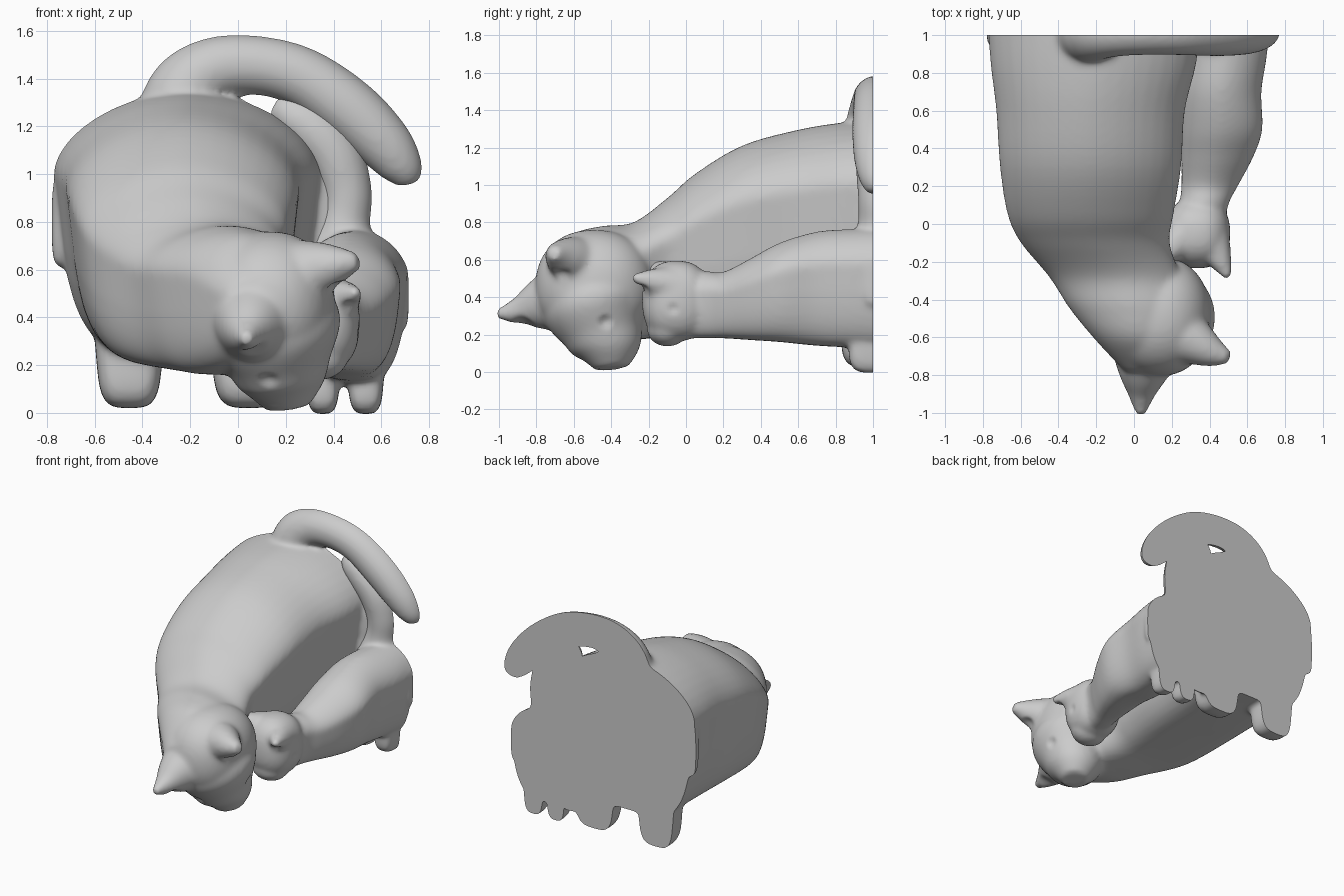
import bpy, bmesh, math
from mathutils import Vector

if "Cube" in bpy.data.objects:
    bpy.data.objects.remove(bpy.data.objects["Cube"])

SEG = 40


def smooth_path(rows, steps=5):
    """Catmull-Rom interpolation through rows of numbers."""
    rows = [Vector(r) for r in rows]
    out = []
    for i in range(len(rows) - 1):
        a, b, c, d = (rows[max(0, i - 1)], rows[i], rows[i + 1], rows[min(len(rows) - 1, i + 2)])
        for k in range(steps):
            t = k / steps
            out.append(0.5 * (2 * b + (c - a) * t + (2 * a - 5 * b + 4 * c - d) * t * t
                              + (3 * b - a - 3 * c + d) * t ** 3))
    return out + [rows[-1]]


def skin(bm, rings):
    """Closed skin over a list of rings."""
    vs = [[bm.verts.new(p) for p in r] for r in rings]
    for a, b in zip(vs, vs[1:]):
        for i in range(SEG):
            j = (i + 1) % SEG
            bm.faces.new((a[i], a[j], b[j], b[i]))
    bm.faces.new(vs[0][::-1])
    bm.faces.new(vs[-1])


def torso(bm, rows, belly):
    """Rows of y, left x, right x, bottom z, top z: round back, boxy tapering belly."""
    rings = []
    for y, xl, xr, zb, zt in smooth_path(rows):
        cx, rx, zc = (xl + xr) / 2, (xr - xl) / 2, zb + (zt - zb) * 0.69
        ring = []
        for i in range(SEG):
            a = 2 * math.pi * i / SEG
            c, s = math.cos(a), math.sin(a)
            e = 1.12 if s > 0 else belly
            h = math.copysign(abs(s) ** e, s)
            taper = 1 - 0.15 * max(0, -h)
            rz = zt - zc if s > 0 else zc - zb
            ring.append((cx + taper * rx * math.copysign(abs(c) ** e, c), y, zc + rz * h))
        rings.append(ring)
    skin(bm, rings)


def tube(bm, rows):
    """Rows of x, y, z, radius: round tube with tapered ends."""
    path = smooth_path(rows)
    pts = [Vector(r[:3]) for r in path]
    rings = []
    for i, p in enumerate(pts):
        d = (pts[min(i + 1, len(pts) - 1)] - pts[max(i - 1, 0)]).normalized()
        u = d.cross(Vector((0.05, 1, 0.1)) if abs(d.y) < 0.8 else Vector((0, 0, 1))).normalized()
        w = d.cross(u)
        rings.append([p + path[i][3] * (u * math.cos(2 * math.pi * k / SEG)
                                        + w * math.sin(2 * math.pi * k / SEG)) for k in range(SEG)])
    skin(bm, rings)


def blob(bm, centre, radii, power=2.0, flare=0.0):
    """Ellipsoid; a higher power makes it boxier, flare widens the top."""
    made = bmesh.ops.create_icosphere(bm, subdivisions=4, radius=1)["verts"]
    for v in made:
        n = sum(abs(c) ** power for c in v.co) ** (1 / power)
        p = v.co / n
        p.x *= 1 + flare * (p.z + 1)
        v.co = Vector([c * r + o for c, r, o in zip(p, radii, centre)])


def finish(name, bm, dents, soften):
    """Fuse the parts, press in the dents, cut flat at the back and shade smooth."""
    bmesh.ops.recalc_face_normals(bm, faces=bm.faces)
    me = bpy.data.meshes.new(name)
    bm.to_mesh(me)
    bm.free()
    ob = bpy.data.objects.new(name, me)
    bpy.context.collection.objects.link(ob)
    rm = ob.modifiers.new("fuse", "REMESH")
    rm.mode, rm.voxel_size = "VOXEL", 0.015
    sm = ob.modifiers.new("soften", "SMOOTH")
    sm.factor, sm.iterations = 0.5, soften
    dg = bpy.context.evaluated_depsgraph_get()
    fused = bpy.data.meshes.new_from_object(ob.evaluated_get(dg))
    ob.modifiers.clear()
    bm = bmesh.new()
    bm.from_mesh(fused)
    bm.normal_update()
    for target, radius, depth in dents:
        near = min(bm.verts, key=lambda v: (v.co - Vector(target)).length)
        c, n = near.co.copy(), near.normal.copy()
        for v in bm.verts:
            t = (v.co - c).length / radius
            if t < 1 and v.normal.dot(n) > 0.2:
                v.co -= n * depth * (1 - t * t) ** 2
    cut = bmesh.ops.bisect_plane(bm, geom=bm.verts[:] + bm.edges[:] + bm.faces[:],
                                 plane_co=(0, 1, 0), plane_no=(0, 1, 0), clear_outer=True)
    rim = [e for e in cut["geom_cut"] if isinstance(e, bmesh.types.BMEdge)]
    bmesh.ops.triangle_fill(bm, edges=rim, use_beauty=True, normal=(0, 1, 0))
    bmesh.ops.recalc_face_normals(bm, faces=bm.faces)
    bm.to_mesh(fused)
    bm.free()
    ob.data = fused
    fused.name = name
    bpy.ops.object.select_all(action="DESELECT")
    ob.select_set(True)
    bpy.context.view_layer.objects.active = ob
    bpy.ops.object.shade_smooth_by_angle(angle=math.radians(50))


# --- Mother cat ---
bm = bmesh.new()
torso(bm, [(-0.78, -0.05, 0.16, 0.30, 0.56), (-0.62, -0.20, 0.26, 0.20, 0.73),
           (-0.45, -0.34, 0.30, 0.16, 0.78), (-0.28, -0.45, 0.25, 0.17, 0.80),
           (-0.10, -0.60, 0.19, 0.19, 0.93), (0.05, -0.67, 0.21, 0.20, 1.06),
           (0.30, -0.71, 0.25, 0.21, 1.21), (0.60, -0.73, 0.27, 0.22, 1.295),
           (0.85, -0.76, 0.33, 0.23, 1.335), (1.12, -0.78, 0.36, 0.23, 1.355)], 0.47)
# bowed head narrowing to the muzzle
blob(bm, (0.135, -0.49, 0.46), (0.27, 0.315, 0.30), 2.2)
tube(bm, [(0.13, -0.50, 0.44, 0.27), (0.15, -0.48, 0.34, 0.285), (0.175, -0.44, 0.21, 0.22),
          (0.195, -0.41, 0.12, 0.175), (0.21, -0.395, 0.02, 0.09)])
# ears
tube(bm, [(0.08, -0.56, 0.42, 0.24), (0.05, -0.78, 0.36, 0.14),
          (0.04, -0.90, 0.325, 0.075), (0.035, -1.012, 0.31, 0.025)])
tube(bm, [(0.16, -0.54, 0.53, 0.21), (0.29, -0.61, 0.59, 0.14),
          (0.41, -0.675, 0.62, 0.085), (0.505, -0.71, 0.635, 0.035)])
# hind legs and outer thigh
for x, w in ((-0.455, 0.12), (0.045, 0.135)):
    blob(bm, (x, 1.0, 0.22), (w, 0.17, 0.20), 4, 0.15)
blob(bm, (0.25, 1.02, 0.50), (0.14, 0.09, 0.41), 3)
blob(bm, (0.33, 1.05, 0.85), (0.10, 0.10, 0.20), 3)
blob(bm, (-0.735, 1.02, 0.80), (0.045, 0.08, 0.19), 4)
# tail
tube(bm, [(-0.24, 1.03, 1.15, 0.22), (-0.22, 1.02, 1.34, 0.165), (-0.10, 1.02, 1.44, 0.135),
          (0.08, 1.02, 1.455, 0.125), (0.27, 1.02, 1.405, 0.127), (0.46, 1.02, 1.275, 0.132),
          (0.61, 1.02, 1.13, 0.12), (0.69, 1.02, 1.02, 0.09), (0.71, 1.02, 0.955, 0.05)])
finish("mother_cat", bm, [((0.42, -0.67, 0.50), 0.06, 0.02), ((0.09, -0.88, 0.22), 0.08, 0.02),
                          ((0.38, -0.43, 0.27), 0.05, 0.015), ((0.13, -0.65, 0.13), 0.05, 0.015)], 14)

# --- Kitten ---
bm = bmesh.new()
torso(bm, [(-0.08, 0.22, 0.46, 0.18, 0.52), (0.10, 0.24, 0.50, 0.18, 0.54),
           (0.20, 0.25, 0.55, 0.18, 0.535), (0.35, 0.25, 0.63, 0.17, 0.61),
           (0.50, 0.25, 0.68, 0.16, 0.69), (0.70, 0.25, 0.675, 0.14, 0.75),
           (0.90, 0.27, 0.705, 0.13, 0.765), (1.12, 0.28, 0.72, 0.12, 0.775)], 0.62)
# head and muzzle
blob(bm, (0.335, -0.05, 0.38), (0.175, 0.185, 0.215), 2.4)
blob(bm, (0.33, -0.10, 0.23), (0.13, 0.11, 0.095))
# ears
tube(bm, [(0.38, -0.04, 0.45, 0.13), (0.45, -0.18, 0.485, 0.07), (0.50, -0.285, 0.505, 0.02)])
tube(bm, [(0.28, -0.04, 0.46, 0.13), (0.19, -0.13, 0.52, 0.08), (0.11, -0.18, 0.565, 0.03)])
# hind legs and outer thigh
for x, w in ((0.535, 0.066), (0.355, 0.062)):
    blob(bm, (x, 1.01, 0.15), (w, 0.14, 0.155), 4, 0.15)
blob(bm, (0.68, 1.02, 0.49), (0.035, 0.07, 0.14), 4)
# tail
tube(bm, [(0.43, 1.03, 0.62, 0.18), (0.445, 1.03, 0.78, 0.115), (0.455, 1.03, 0.92, 0.11),
          (0.41, 1.03, 1.07, 0.12), (0.32, 1.03, 1.18, 0.118), (0.22, 1.03, 1.25, 0.095),
          (0.15, 1.03, 1.29, 0.05)])
finish("kitten", bm, [((0.47, -0.22, 0.46), 0.05, 0.015), ((0.50, -0.06, 0.34), 0.04, 0.01)], 10)
